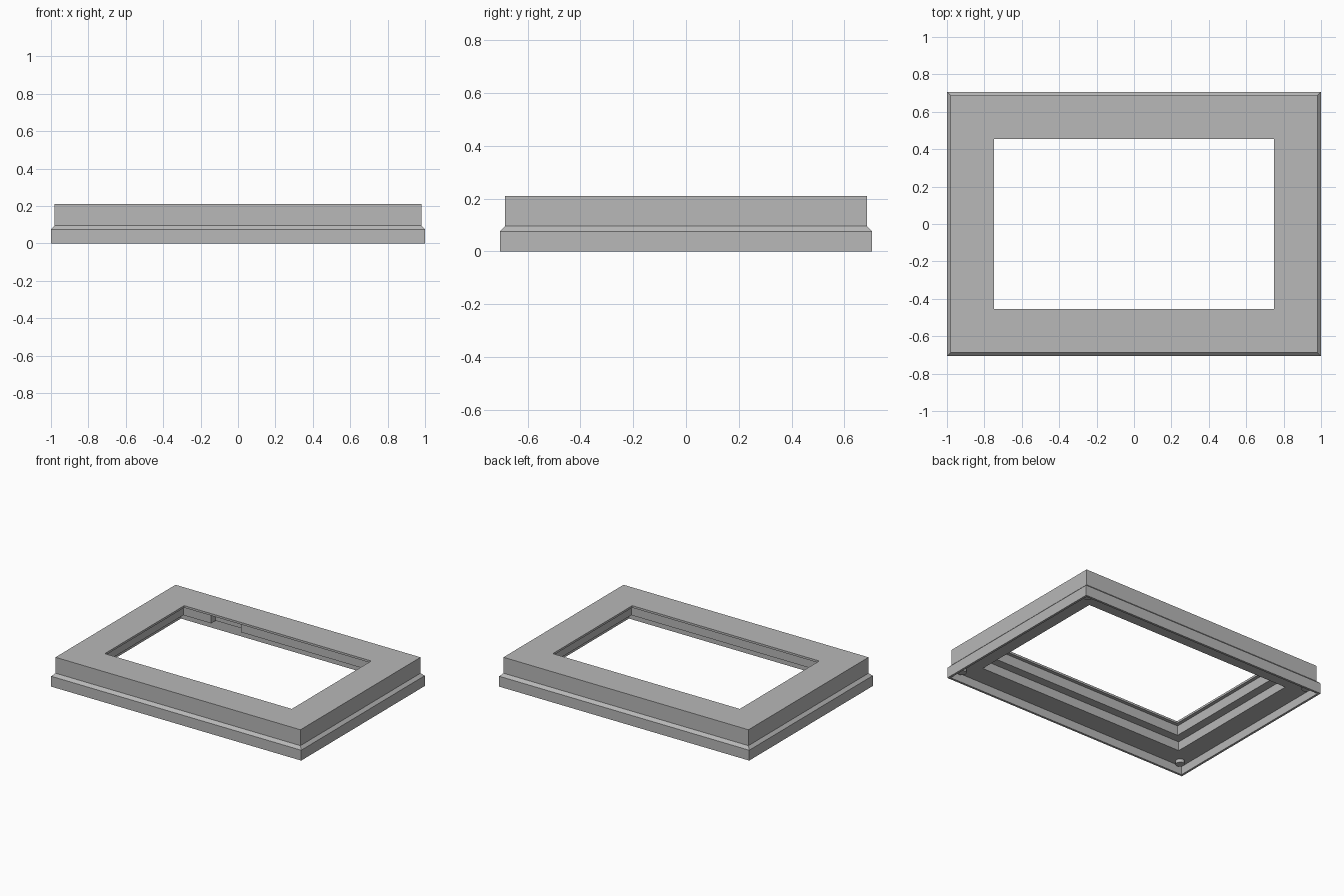
import bpy, bmesh
from mathutils import Matrix

if "Cube" in bpy.data.objects:
    bpy.data.objects.remove(bpy.data.objects["Cube"])

HALF_X, HALF_Y = 1.0, 0.706

grey = bpy.data.materials.new("plain grey")
grey.use_nodes = True
grey.diffuse_color = (0.48, 0.48, 0.48, 1)
grey.node_tree.nodes["Principled BSDF"].inputs["Base Color"].default_value = grey.diffuse_color


def finish(name, bm):
    bmesh.ops.recalc_face_normals(bm, faces=bm.faces)
    mesh = bpy.data.meshes.new(name)
    bm.to_mesh(mesh)
    bm.free()
    mesh.materials.append(grey)
    obj = bpy.data.objects.new(name, mesh)
    bpy.context.collection.objects.link(obj)
    return obj


def rectangular_sweep(name, profile):
    """Sweep a closed (inset, height) profile round a mitred rectangle."""
    bm = bmesh.new()
    rings = []
    for inset, z in profile:
        x, y = HALF_X - inset, HALF_Y - inset
        rings.append([bm.verts.new((sx * x, sy * y, z))
                      for sx, sy in ((-1, -1), (1, -1), (1, 1), (-1, 1))])
    for a, b in zip(rings, rings[1:] + rings[:1]):
        for i in range(4):
            j = (i + 1) % 4
            bm.faces.new((a[i], a[j], b[j], b[i]))
    return finish(name, bm)


# Frame: chamfered outside, stepped rebates on the underside
frame = rectangular_sweep("frame", [
    (0, 0), (0, 0.075), (0.02, 0.095), (0.02, 0.21),
    (0.252, 0.21), (0.252, 0.195), (0.227, 0.195), (0.227, 0.125),
    (0.165, 0.125), (0.165, 0.06), (0.016, 0.06), (0.016, 0)])

# Notch in the back rebate
bm = bmesh.new()
bmesh.ops.create_cube(bm, size=1, matrix=Matrix.Translation((-0.43, 0.48, 0.12))
                      @ Matrix.Diagonal((0.24, 0.1, 0.15, 1)))
cutter = finish("notch_cutter", bm)
cutter.hide_render = True
cutter.hide_viewport = True
cutter.display_type = 'WIRE'
cut = frame.modifiers.new("notch", 'BOOLEAN')
cut.operation = 'DIFFERENCE'
cut.solver = 'EXACT'
cut.object = cutter

# Round bosses in the four corners underneath
for side, sx in (("right", -1), ("left", 1)):
    for end, sy in (("front", -1), ("back", 1)):
        bm = bmesh.new()
        bmesh.ops.create_cone(bm, cap_ends=True, segments=24, radius1=0.03, radius2=0.03,
                              depth=0.03, matrix=Matrix.Translation((sx * 0.93, sy * 0.64, 0.05)))
        boss = finish(f"corner_boss_{end}_{side}", bm)
        bpy.ops.object.select_all(action='DESELECT')
        boss.select_set(True)
        bpy.context.view_layer.objects.active = boss
        bpy.ops.object.shade_smooth_by_angle()
